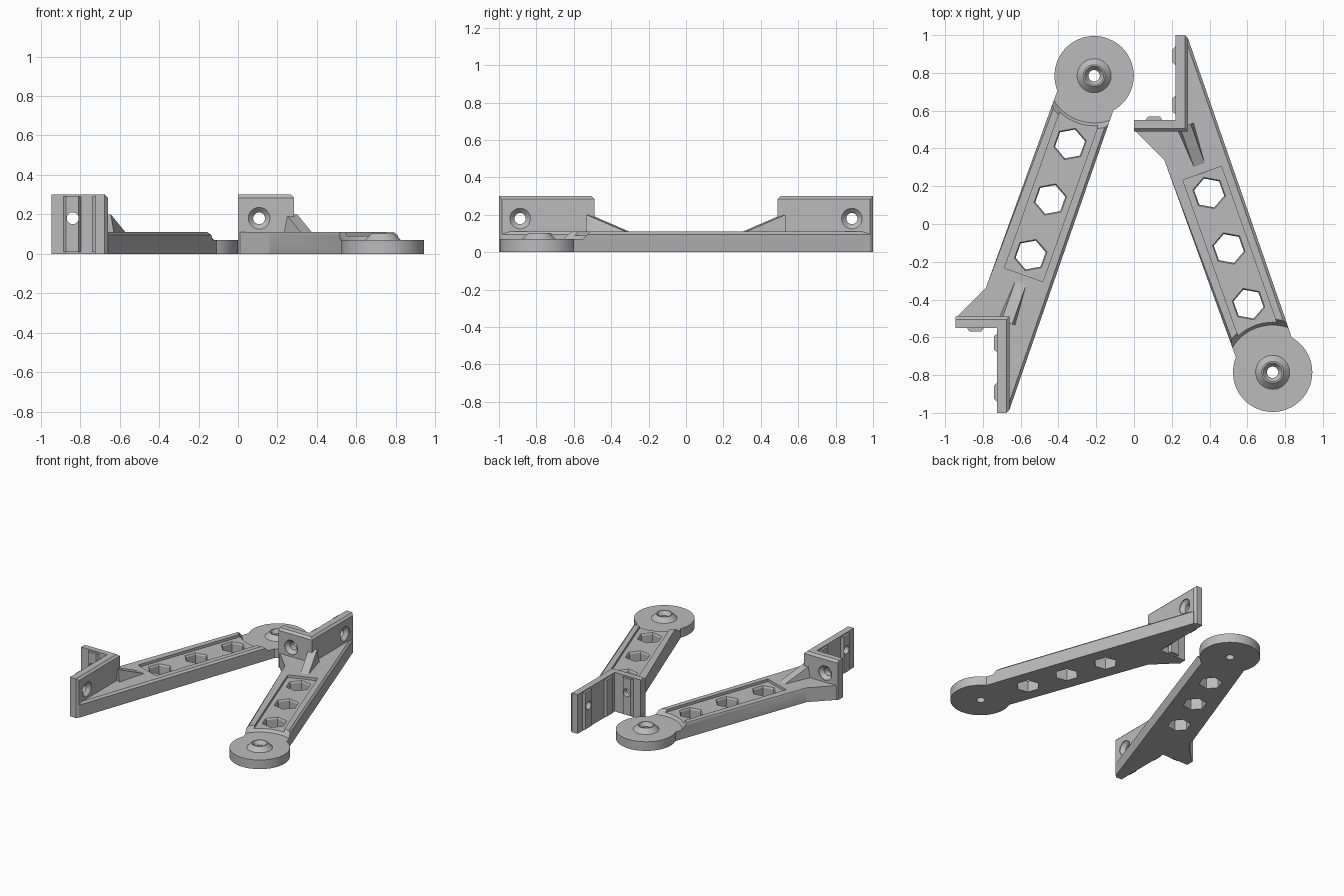
import bpy, bmesh, math
from mathutils import Matrix, Vector

cube = bpy.data.objects.get("Cube")
if cube:
    bpy.data.objects.remove(cube, do_unlink=True)

grey = bpy.data.materials.new("plain grey")
grey.use_nodes = True
COLOUR = (0.5, 0.5, 0.5, 1)
grey.diffuse_color = COLOUR
grey.node_tree.nodes["Principled BSDF"].inputs["Base Color"].default_value = COLOUR

# Arm frame: origin at the pivot disc, local x across the arm, local y along it
ARM = Matrix.Translation((0.734, -0.785, 0)) @ Matrix.Rotation(math.radians(19.5), 4, "Z")
# The second arm is a mirrored copy moved sideways
TWIN = Matrix.Translation((-0.945, 0, 0)) @ Matrix.Scale(-1, 4, (0, 1, 0))


def finish(name, bm):
    bmesh.ops.recalc_face_normals(bm, faces=bm.faces)
    mesh = bpy.data.meshes.new(name)
    bm.to_mesh(mesh)
    bm.free()
    mesh.materials.append(grey)
    obj = bpy.data.objects.new(name, mesh)
    bpy.context.collection.objects.link(obj)
    return obj


def prism(name, points, z0, z1, chamfer=0, rule=None):
    bm = bmesh.new()
    base = bm.faces.new([bm.verts.new((x, y, z0)) for x, y in points])
    top = bmesh.ops.extrude_face_region(bm, geom=[base])["geom"]
    for v in top:
        if isinstance(v, bmesh.types.BMVert):
            v.co.z = z1
    if rule:
        edges = [e for e in bm.edges if rule(e.verts[0].co, e.verts[1].co)]
        bmesh.ops.bevel(bm, geom=edges, offset=chamfer, segments=1, affect="EDGES")
    return finish(name, bm)


def lathe(name, profile, sides, matrix, closed=False):
    bm = bmesh.new()
    rings = [[bm.verts.new((r * math.cos(a), r * math.sin(a), z))
              for a in (math.tau * (i + 0.5) / sides for i in range(sides))] for r, z in profile]
    pairs = list(zip(rings, rings[1:]))
    if closed:
        pairs.append((rings[-1], rings[0]))
    else:
        bm.faces.new(rings[0])
        bm.faces.new(rings[-1])
    for a, b in pairs:
        for i in range(sides):
            j = (i + 1) % sides
            bm.faces.new((a[i], a[j], b[j], b[i]))
    bm.transform(matrix)
    return finish(name, bm)


def carve(obj, cutters):
    for c in cutters:
        mod = obj.modifiers.new("cut", "BOOLEAN")
        mod.operation, mod.solver, mod.object = "DIFFERENCE", "EXACT", c
    graph = bpy.context.evaluated_depsgraph_get()
    mesh = bpy.data.meshes.new_from_object(obj.evaluated_get(graph))
    obj.modifiers.clear()
    obj.data = mesh


def discard(objs):
    for o in objs:
        bpy.data.objects.remove(o, do_unlink=True)


def along(u, v):
    return (ARM @ Vector((u, v, 0))).xy


# Arm plate with chamfered long edges and a corner gusset
arm = prism("arm_plate", [(0, 0.5), (0.16, 0.34), along(-0.157, 0.13), along(0.157, 0.13),
                          (0.285, 0.985), (0.23, 0.985), (0.23, 0.54), (0, 0.54)],
            0, 0.11, 0.014, lambda a, b: min(a.z, b.z) > 0.1 and (a - b).length > 0.8)

# Hexagonal holes, shallow pocket and conical step around the disc
cutters = [lathe("hole_cutter", [(0.081, -0.1), (0.081, 0.078), (0.088, 0.09), (0.088, 0.2)], 6,
                 ARM @ Matrix.Translation((0, v, 0))) for v in (0.383, 0.695, 1.007)]
cutters.append(prism("pocket_cutter", [along(u, v) for u, v in
                     ((-0.108, 0.1), (0.108, 0.1), (0.108, 1.118), (-0.108, 1.118))], 0.09, 0.2))
cutters.append(lathe("step_cutter", [(0.25, 0.07), (0.28, 0.11), (0.28, 0.2)], 64, ARM))
carve(arm, cutters)
discard(cutters)

# Pivot disc with raised, countersunk boss
disc = lathe("pivot_disc", [(0.03, 0), (0.21, 0), (0.21, 0.07), (0.09, 0.07),
                            (0.058, 0.103), (0.05, 0.103), (0.03, 0.075)], 64, ARM, closed=True)

# Sloping rib between arm and bracket
bm = bmesh.new()
for u, v, z in ((0.03, 1.11, 0.088), (0.05, 1.385, 0.088), (0.03, 1.385, 0.2)):
    for side in (-1, 1):
        bm.verts.new(ARM @ Vector((side * u, v, z)))
bmesh.ops.convex_hull(bm, input=bm.verts)
rib = finish("support_rib", bm)


# L-shaped bracket, chamfered along its outer edges
def outer_edge(a, b):
    on_side = min(a.x, b.x) > 0.28 or max(a.y, b.y) < 0.5
    top = min(a.z, b.z) > 0.29
    return on_side and (top or min(a.y, b.y) > 0.99)


bracket = prism("corner_bracket", [(0, 0.49), (0.285, 0.49), (0.285, 1), (0.22, 1),
                                   (0.22, 0.55), (0, 0.55)], 0, 0.3, 0.016, outer_edge)

# Tapered locating rails on the inner faces
rails = [prism("side_rail", [(0.225, y - 0.055), (0.204, y - 0.035), (0.204, y + 0.035),
                             (0.225, y + 0.055)], 0.01, 0.29) for y in (0.63, 0.89)]
rails.append(prism("end_rail", [(0.057, 0.545), (0.073, 0.568), (0.137, 0.568),
                                (0.153, 0.545)], 0.01, 0.29))

# Countersunk screw holes through walls and rails
screw = [(0.03, -0.3), (0.03, -0.03), (0.055, -0.005), (0.055, 0.06)]
screws = [lathe("screw_cutter", screw, 32, Matrix.Translation((0.285, 0.887, 0.18))
                @ Matrix.Rotation(math.pi / 2, 4, "Y")),
          lathe("screw_cutter", screw, 32, Matrix.Translation((0.107, 0.49, 0.18))
                @ Matrix.Rotation(math.pi / 2, 4, "X"))]
carve(bracket, screws)
for rail in rails[1:]:
    carve(rail, screws)
discard(screws)

# Shade, then make the mirrored second arm
for obj in [arm, disc, rib, bracket] + rails:
    bpy.ops.object.select_all(action="DESELECT")
    obj.select_set(True)
    bpy.context.view_layer.objects.active = obj
    bpy.ops.object.shade_smooth_by_angle(angle=math.radians(25))
    twin = obj.copy()
    twin.data = obj.data.copy()
    twin.name = "mirrored_" + obj.name
    twin.data.transform(TWIN)
    twin.data.flip_normals()
    bpy.context.collection.objects.link(twin)
